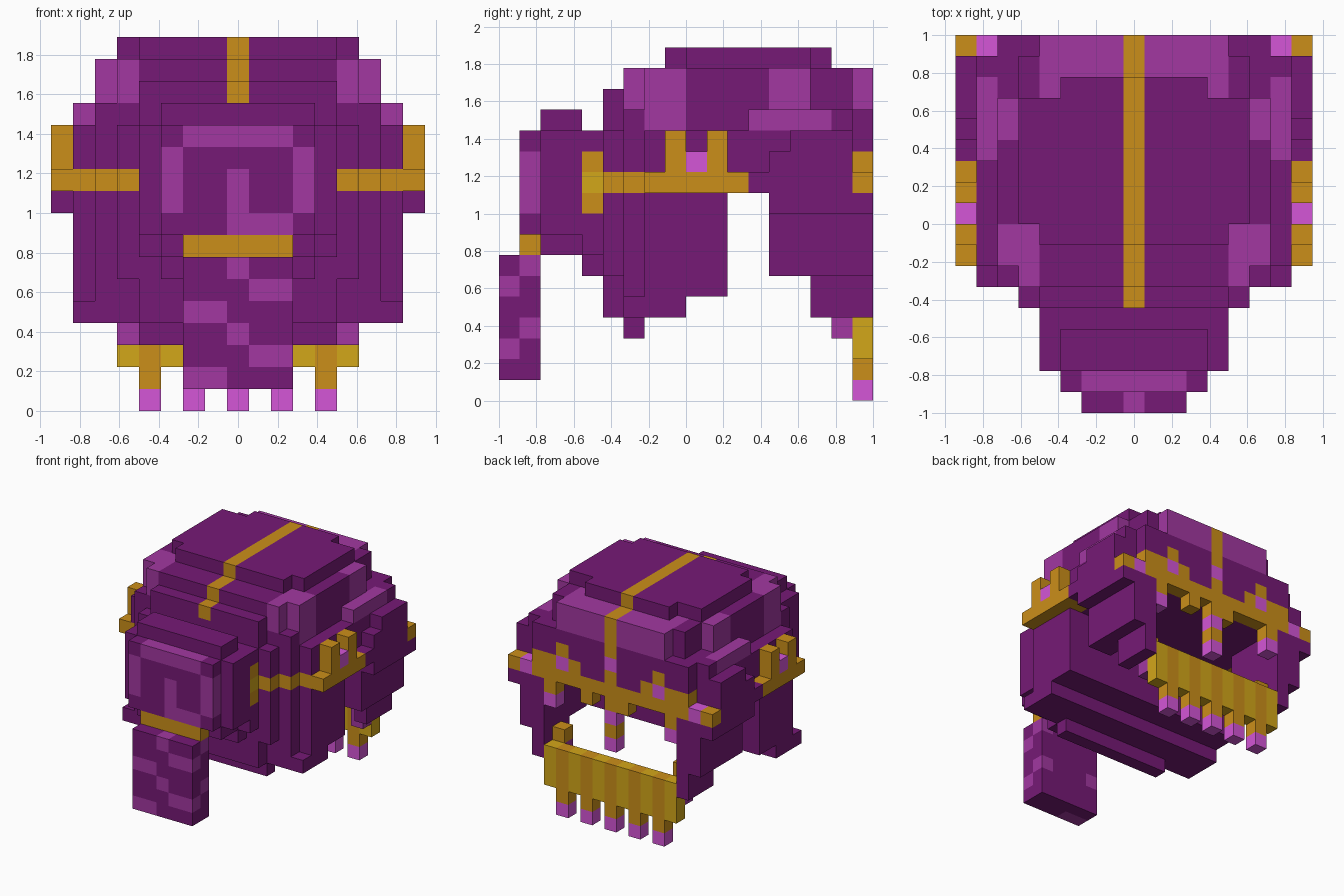
import bpy, bmesh
from mathutils import Vector

if "Cube" in bpy.data.objects:
    bpy.data.objects.remove(bpy.data.objects["Cube"], do_unlink=True)

U = 1 / 9  # size of one block

# Materials
COLOURS = {
    "dark purple": (0.182, 0.010, 0.182, 1),
    "light purple": (0.36, 0.039, 0.355, 1),
    "pink": (0.66, 0.092, 0.68, 1),
    "gold": (0.60, 0.275, 0.010, 1),
    "pale gold": (0.65, 0.385, 0.010, 1),
}
MATS = []
for name, rgba in COLOURS.items():
    m = bpy.data.materials.new(name)
    m.diffuse_color = rgba
    m.use_nodes = True
    m.node_tree.nodes["Principled BSDF"].inputs["Base Color"].default_value = rgba
    MATS.append(m)
DARK, LIGHT, PINK, GOLD, PALE = range(5)


def cells(xs, ys, zs):
    """Every block in the given half-open ranges."""
    return [(x, y, z) for x in range(*xs) for y in range(*ys) for z in range(*zs)]


def both(xs, ys, zs):
    """The same blocks on the left and the right."""
    right = cells(xs, ys, zs)
    return right + [(-x, y, z) for x, y, z in right]


def fill(part, blocks, colour=DARK):
    part.update((b, colour) for b in blocks)


def paint(part, blocks, colour):
    part.update((b, colour) for b in blocks if b in part)


def build(name, part):
    """Skin the blocks with their outer faces and merge the flat areas."""
    bm = bmesh.new()
    for c, colour in part.items():
        for axis in range(3):
            for s in (-1, 1):
                n = [0, 0, 0]
                n[axis] = s
                if (c[0] + n[0], c[1] + n[1], c[2] + n[2]) in part:
                    continue
                d, a, b = Vector(n) / 2, Vector(), Vector()
                a[(axis + 1) % 3] = 0.5
                b[(axis + 2) % 3] = 0.5 * s
                mid = Vector((c[0], c[1] + 0.5, c[2] + 0.5)) + d
                f = bm.faces.new([bm.verts.new((mid + i * a + j * b) * U)
                                  for i, j in ((-1, -1), (1, -1), (1, 1), (-1, 1))])
                f.material_index = colour
    bmesh.ops.remove_doubles(bm, verts=bm.verts, dist=0.001)
    bmesh.ops.dissolve_limit(bm, angle_limit=0.01, verts=bm.verts, edges=bm.edges,
                             delimit={'MATERIAL', 'NORMAL'})
    me = bpy.data.meshes.new(name)
    bm.to_mesh(me)
    bm.free()
    for m in MATS:
        me.materials.append(m)
    bpy.context.collection.objects.link(bpy.data.objects.new(name, me))


# Helmet: stepped dome, brow, front cheeks and chin
helmet = {}
for hx, ys, zs in [
    (5, (0, 6), (16, 17)), (4, (-1, 6), (16, 17)), (3, (-1, 7), (16, 17)),
    (6, (-2, 6), (14, 16)), (5, (-3, 8), (14, 16)), (4, (-3, 9), (14, 16)),
    (7, (3, 8), (13, 14)), (6, (-3, 9), (13, 14)),
    (7, (-2, 8), (10, 13)), (6, (-3, 9), (10, 13)),
    (4, (-4, -3), (4, 15)), (5, (-4, -3), (6, 13)),
    (4, (-5, -4), (7, 13)), (3, (-5, -4), (6, 7)),
    (6, (-3, -2), (5, 10)), (7, (-3, 0), (4, 5)), (7, (-2, 2), (5, 10)),
    (4, (-3, -2), (3, 4)),
]:
    fill(helmet, cells((-hx, hx + 1), ys, zs))

# Rear cheeks and side wings
for xs, ys, zs in [
    ((8, 9), (3, 4), (10, 11)), ((8, 9), (4, 5), (9, 12)),
    ((8, 9), (5, 8), (9, 13)), ((7, 9), (8, 9), (9, 11)),
    ((6, 8), (4, 9), (6, 10)), ((6, 7), (6, 9), (4, 6)),
]:
    fill(helmet, both(xs, ys, zs))

# Light patches on the dome
for xs, ys, zs in [
    ((5, 7), (-3, 0), (14, 16)), ((6, 7), (-2, 0), (13, 14)),
    ((6, 7), (4, 6), (14, 16)),
    ((7, 8), (3, 7), (13, 14)), ((0, 5), (7, 9), (14, 16)), ((4, 5), (6, 7), (15, 16)),
]:
    paint(helmet, both(xs, ys, zs), LIGHT)

# Gold crest stripe
paint(helmet, cells((0, 1), (-1, 7), (16, 17)), GOLD)
paint(helmet, cells((0, 1), (-3, 9), (15, 16)), GOLD)
paint(helmet, cells((0, 1), (-4, -2), (14, 16)), GOLD)
paint(helmet, cells((0, 1), (8, 9), (11, 16)), GOLD)

# Gold side bands
paint(helmet, both((5, 6), (-4, -3), (10, 11)), GOLD)
paint(helmet, both((6, 7), (-3, -2), (10, 11)), GOLD)
paint(helmet, both((7, 8), (-2, 3), (10, 11)), GOLD)
paint(helmet, both((4, 5), (-5, -4), (9, 12)), GOLD)
paint(helmet, both((4, 5), (-5, -4), (10, 11)), PALE)

# Gold back band with jewels and small studs below it
fill(helmet, both((0, 3), (8, 9), (9, 10))[::2], GOLD)
paint(helmet, cells((-8, 9), (8, 9), (10, 11)), GOLD)
paint(helmet, both((3, 7), (8, 9), (11, 12)), GOLD)
paint(helmet, both((4, 5), (8, 9), (12, 13)), GOLD)
paint(helmet, both((4, 5), (8, 9), (11, 12)), PINK)
paint(helmet, both((7, 8), (8, 9), (10, 11)), PINK)
paint(helmet, cells((0, 1), (8, 9), (12, 13)), PINK)
build("helmet", helmet)

# Pronged ornaments on the sides
for side, s in (("left", 1), ("right", -1)):
    orn = {}
    x = (8 * s, 8 * s + 1)
    fill(orn, cells(x, (-2, 3), (10, 11)), GOLD)
    for y in (-1, 1):
        fill(orn, cells(x, (y, y + 1), (11, 13)), GOLD)
    fill(orn, cells(x, (0, 1), (11, 12)), PINK)
    build(side + "_ornament", orn)

# Visor block with trimmed corners and a spiral face panel
visor = {}
fill(visor, cells((-4, 5), (-7, -5), (8, 13)))
fill(visor, cells((-3, 4), (-7, -5), (7, 14)))
fill(visor, cells((-3, 4), (-8, -7), (8, 13)))
fill(visor, cells((-2, 3), (-8, -7), (7, 8)), GOLD)
front = (-8, -7)
for xs, zs in [((-2, 3), (12, 13)), ((-3, -2), (9, 12)), ((3, 4), (9, 12)),
               ((0, 3), (8, 9)), ((0, 1), (9, 11))]:
    paint(visor, cells(xs, front, zs), LIGHT)
build("visor", visor)

# Hanging chin guard with a zigzag pattern
guard = {}
fill(guard, cells((-2, 3), (-9, -7), (1, 7)))
for z in (1, 4):
    paint(guard, cells((-2, 0), (-9, -8), (z, z + 1)), LIGHT)
    paint(guard, cells((1, 3), (-9, -8), (z + 1, z + 2)), LIGHT)
    paint(guard, cells((0, 1), (-9, -8), (z + 2, z + 3)), LIGHT)
    paint(guard, both((2, 3), (-8, -7), (z + 2, z + 3)), LIGHT)
build("chin_guard", guard)

# Back jaw strip with lower teeth and its side brackets
jaw = {}
for x in range(-5, 6):
    fill(jaw, cells((x, x + 1), (8, 9), (2, 5)), PALE if x % 2 else GOLD)
for x in range(-4, 5, 2):
    fill(jaw, [(x, 8, 1)], GOLD)
    fill(jaw, [(x, 8, 0)], PINK)
fill(jaw, both((5, 6), (7, 8), (3, 5)), LIGHT)
fill(jaw, both((5, 6), (7, 8), (5, 6)), GOLD)
build("jaw_strip", jaw)

# Upper teeth below the back band
teeth = {(0, 8, 8): PINK, (0, 8, 7): GOLD, (0, 8, 6): PINK}
fill(teeth, both((5, 6), (8, 9), (9, 10)), GOLD)
fill(teeth, both((5, 6), (8, 9), (8, 9)), PINK)
build("upper_teeth", teeth)
